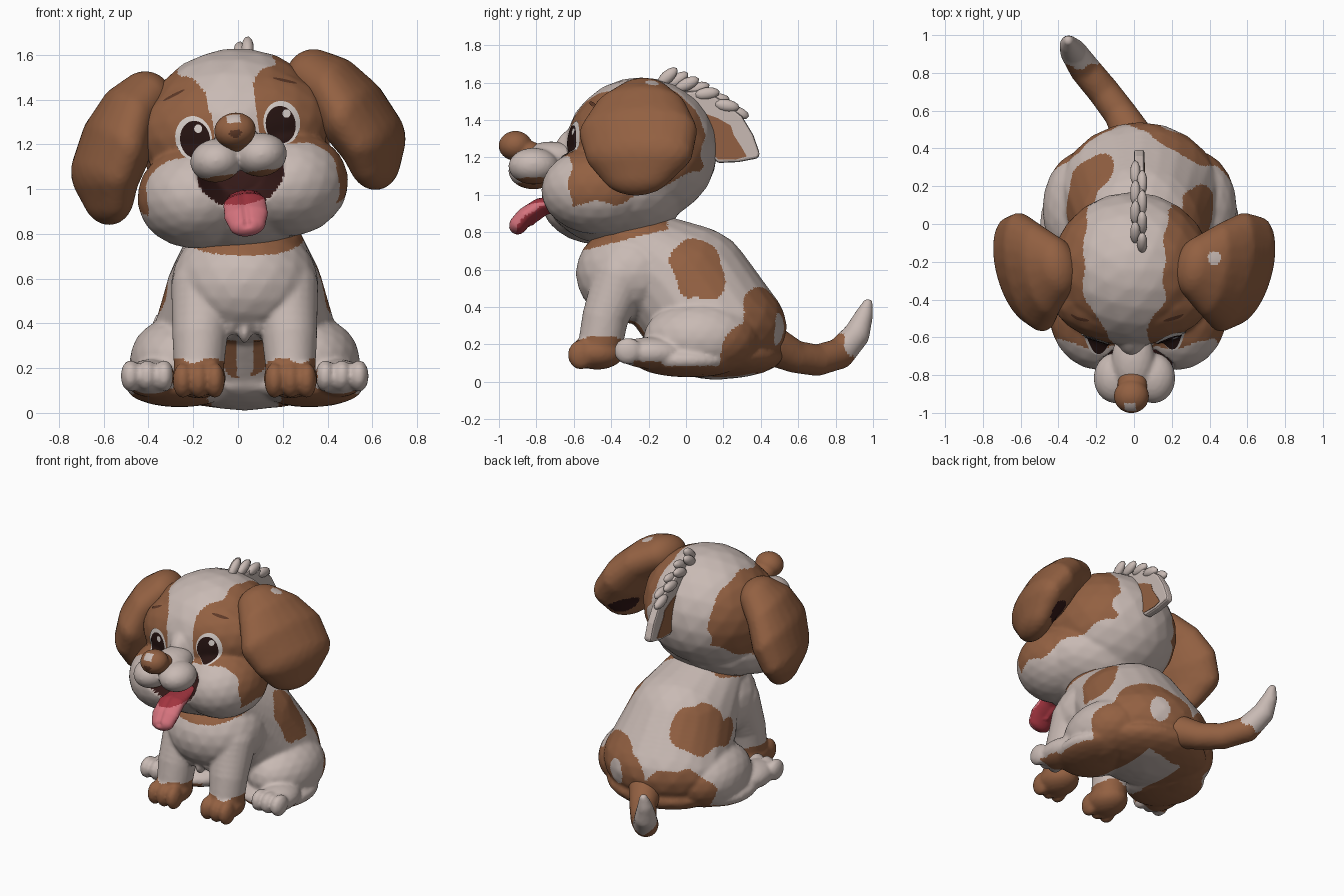
import bpy, bmesh, math
from mathutils import Matrix, Vector
from mathutils.bvhtree import BVHTree

if "Cube" in bpy.data.objects:
    bpy.data.objects.remove(bpy.data.objects["Cube"])


def mat(name, r, g, b):
    m = bpy.data.materials.new(name)
    m.diffuse_color = (r, g, b, 1)
    m.use_nodes = True
    m.node_tree.nodes["Principled BSDF"].inputs["Base Color"].default_value = m.diffuse_color
    return m


WHITE = mat("cream_fur", 0.58, 0.49, 0.455)
BROWN = mat("brown_fur", 0.29, 0.118, 0.054)
DARK = mat("mouth_dark", 0.035, 0.010, 0.009)
PUPIL = mat("eye_dark", 0.020, 0.007, 0.006)
PINK = mat("tongue_pink", 0.66, 0.17, 0.205)
RED = mat("tongue_root", 0.36, 0.035, 0.05)
GLINT = mat("eye_white", 0.68, 0.62, 0.59)
CREASE = mat("dark_brown", 0.11, 0.04, 0.02)

# Head parts are modelled upright, then rolled to one side
PIVOT = Vector((0, 0, 1.16))
ROLL = (Matrix.Translation(PIVOT) @ Matrix.Rotation(math.radians(-7.5), 4, 'Y')
        @ Matrix.Translation(-PIVOT))


def link(name, bm):
    me = bpy.data.meshes.new(name)
    bm.to_mesh(me)
    bm.free()
    ob = bpy.data.objects.new(name, me)
    bpy.context.collection.objects.link(ob)
    return ob


def paint(ob, mats, rule=None):
    """Give each face a material from its centre and normal."""
    for m in mats:
        ob.data.materials.append(m)
    if rule:
        for p in ob.data.polygons:
            p.material_index = mats.index(rule(p.center, p.normal))


def blob(name, parts, voxel=0.014, smooth=4):
    """Fuse ellipsoids (x, y, z, rx, ry, rz, optional z turn) into one skin."""
    bm = bmesh.new()
    for p in parts:
        turn = math.radians(p[6]) if len(p) > 6 else 0
        m = (Matrix.Translation(p[:3]) @ Matrix.Rotation(turn, 4, 'Z')
             @ Matrix.Diagonal((*p[3:6], 1)))
        bmesh.ops.create_icosphere(bm, subdivisions=3, radius=1, matrix=m)
    ob = link(name, bm)
    r = ob.modifiers.new("fuse", 'REMESH')
    r.mode = 'VOXEL'
    r.voxel_size = voxel
    s = ob.modifiers.new("soften", 'SMOOTH')
    s.factor = 0.5
    s.iterations = smooth
    dg = bpy.context.evaluated_depsgraph_get()
    me = bpy.data.meshes.new_from_object(ob.evaluated_get(dg))
    ob.modifiers.clear()
    ob.data = me
    me.polygons.foreach_set("use_smooth", [True] * len(me.polygons))
    return ob


def chain(pts, steps=6):
    """Ellipsoids blended along a path."""
    out = []
    for a, b in zip(pts, pts[1:]):
        for i in range(steps):
            out.append(tuple(u + (v - u) * i / steps for u, v in zip(a, b)))
    return out + [pts[-1]]


def both(parts, cx=0.0):
    """Mirror ellipsoids across x = cx; x is given as a distance from cx."""
    return [(cx + s * p[0], *p[1:6], *(s * a for a in p[6:])) for s in (1, -1) for p in parts]


def inside(c, e):
    return sum(((c[i] - e[i]) / e[i + 3]) ** 2 for i in range(3)) < 1


# ---------- body, legs and feet ----------
CX = 0.03
torso = chain([(CX, -0.26, 0.74, 0.27, 0.25, 0.18), (CX, 0.0, 0.515, 0.36, 0.36, 0.33),
               (CX, 0.16, 0.295, 0.43, 0.38, 0.285)], 9)
torso += [(CX, -0.28, 0.58, 0.33, 0.31, 0.27), (CX, 0.18, 0.14, 0.40, 0.34, 0.125)]
fore_leg = chain([(0.18, -0.35, 0.56, 0.15, 0.15, 0.15), (0.20, -0.43, 0.35, 0.125, 0.125, 0.12),
                  (0.205, -0.46, 0.19, 0.112, 0.12, 0.11)])
fore_leg.append((0.205, -0.475, 0.155, 0.122, 0.145, 0.09))
fore_leg += [(0.205 + d, -0.562, 0.145, 0.045, 0.07, 0.08) for d in (-0.072, 0, 0.072)]
hind_leg = [(0.29, 0.08, 0.23, 0.225, 0.31, 0.205), (0.29, 0.0, 0.115, 0.24, 0.28, 0.09),
            (0.42, -0.19, 0.155, 0.12, 0.18, 0.085)]
hind_leg += [(0.435 + d, -0.31, 0.165, 0.044, 0.075, 0.072) for d in (-0.075, 0, 0.075)]
tufts = [(CX + d, -0.455, 0.37 + abs(d) * 0.6, 0.028, 0.05, 0.06) for d in (-0.06, 0, 0.06)]
body = blob("body", torso + both(fore_leg + hind_leg, CX) + tufts, 0.0125, 4)

brown_spots = [(0.36, 0.06, 0.62, 0.20, 0.14, 0.17), (0.34, 0.13, 0.50, 0.2, 0.08, 0.08),
               (-0.26, 0.22, 0.59, 0.18, 0.20, 0.16), (-0.33, 0.05, 0.53, 0.14, 0.13, 0.08),
               (0.33, 0.48, 0.30, 0.30, 0.19, 0.28), (0.15, 0.55, 0.30, 0.20, 0.16, 0.17),
               (0.40, 0.35, 0.16, 0.22, 0.20, 0.15),
               (0.0, 0.55, 0.13, 0.32, 0.24, 0.17), (-0.26, 0.45, 0.18, 0.28, 0.22, 0.20),
               (CX, -0.25, 0.27, 0.13, 0.14, 0.13)]
white_spots = [(0.20, 0.52, 0.27, 0.065, 0.10, 0.095), (CX, -0.3, 0.27, 0.04, 0.25, 0.2),
               (CX, -0.2, 0.03, 0.17, 0.4, 0.14)]


def body_rule(c, n):
    dx = abs(c.x - CX)
    w = Vector((c.x, c.y + 0.012 * math.sin(c.z * 31), c.z + 0.014 * math.sin(c.y * 27 + c.x * 19)))
    if c.z > 0.715 + 0.25 * (c.y + 0.5) and c.y < -0.1:      # collar band
        return BROWN
    if c.y < -0.31 and dx < 0.325 and c.z < 0.235 + 0.012 * math.sin(c.x * 40):   # paws
        return BROWN
    if any(inside(w, e) for e in white_spots):
        return WHITE
    if dx > 0.15 and w.z < 0.16 and w.y > -0.28 and (n.z < -0.7 or n.z < -0.3 and n.y < -0.3):
        return BROWN                                          # leg undersides
    return BROWN if any(inside(w, e) for e in brown_spots) else WHITE


paint(body, [WHITE, BROWN], body_rule)

# ---------- tail ----------
path = [(0, 0.45, 0.20, 0.11), (-0.07, 0.58, 0.135, 0.088), (-0.16, 0.70, 0.115, 0.085),
        (-0.26, 0.82, 0.15, 0.083), (-0.32, 0.91, 0.25, 0.072), (-0.345, 0.95, 0.35, 0.05),
        (-0.348, 0.972, 0.42, 0.028)]
tail = blob("tail", [(*p[:3], p[3], p[3], p[3]) for p in chain(path)])
paint(tail, [BROWN, WHITE],
      lambda c, n: WHITE if c.y + 0.45 * c.z + 0.015 * math.sin(c.x * 60) > 0.945 else BROWN)

# ---------- head ----------
head = blob("head", [(0, -0.24, 1.24, 0.43, 0.41, 0.39), (0, -0.38, 1.27, 0.43, 0.26, 0.28),
                     (0, -0.50, 1.22, 0.10, 0.21, 0.17), (0, -0.38, 1.00, 0.44, 0.37, 0.27)]
            + both([(0.205, -0.47, 0.995, 0.27, 0.305, 0.235)]), 0.0125, 6)


def mouth_d(c):
    if c.y > -0.45:
        return 9
    return (c.x / 0.20) ** 2 + ((c.z - 1.09) / (0.175 if c.z < 1.09 else 0.075)) ** 2


mouth_faces = {p.index for p in head.data.polygons if mouth_d(p.center) < 1}


def head_rule(c, n):
    y = c.y + 0.012 * math.sin(c.z * 33)
    blaze = 0.215 - 0.115 * min(1, max(0, (-0.40 - y) / 0.18)) + 0.008 * math.sin(c.y * 30 + c.x * 5)
    side = 0.895 if c.x > 0 else 0.95
    low = 1.175 if y < -0.62 else side if y < -0.38 else side + (y + 0.38) * 0.45
    low += 0.012 * math.sin(c.y * 25 + 1)
    return BROWN if abs(c.x) > blaze and c.z > low and y < 0.09 else WHITE


paint(head, [WHITE, BROWN, DARK], head_rule)
for i in mouth_faces:
    head.data.polygons[i].material_index = 2
for v in head.data.vertices:                                  # hollow the mouth
    d = mouth_d(v.co)
    if d < 1:
        v.co.y += 0.16 * min(1, 1.6 * (1 - d))

bm = bmesh.new()
bm.from_mesh(head.data)
skin = BVHTree.FromBMesh(bm)
bm.free()
rolled = [head]


def decal(name, cx, cz, rx, rz, lift, m, tilt=0.0):
    """Thin oval laid on the front of the head."""
    bm = bmesh.new()

    def put(u, v):
        x = cx + u * math.cos(tilt) - v * math.sin(tilt)
        z = cz + u * math.sin(tilt) + v * math.cos(tilt)
        hit = skin.ray_cast(Vector((x, -2, z)), Vector((0, 1, 0)))[0]
        return bm.verts.new((x, (hit.y if hit else -0.6) - lift, z))

    n = 28
    ang = [2 * math.pi * i / n for i in range(n)]
    rings = [[put(rx * k / 5 * math.cos(a), rz * k / 5 * math.sin(a)) for a in ang]
             for k in range(1, 6)]
    mid = put(0, 0)
    for i in range(n):
        j = (i + 1) % n
        bm.faces.new((mid, rings[0][i], rings[0][j]))
        for a, b in zip(rings, rings[1:]):
            bm.faces.new((a[i], b[i], b[j], a[j]))
    for f in bm.faces:
        f.smooth = True
    ob = link(name, bm)
    paint(ob, [m])
    rolled.append(ob)


# eyes and brows
for s, side in ((-1, "left"), (1, "right")):
    ex, ez = 0.012 + s * 0.20, 1.262 + s * 0.008
    decal(side + "_eye_white", ex, ez, 0.082, 0.098, 0.006, GLINT)
    decal(side + "_pupil", ex - s * 0.006, ez - 0.008, 0.067, 0.084, 0.011, PUPIL)
    decal(side + "_eye_glint", ex + 0.026, ez + 0.038, 0.018, 0.019, 0.016, GLINT)
    decal(side + "_brow", s * 0.25, 1.455, 0.055, 0.006, 0.006, CREASE, -s * 0.35)

# muzzle with brown upper lip edge
muzzle = blob("muzzle", both([(0.10, -0.815, 1.14, 0.118, 0.135, 0.098)])
              + [(0, -0.72, 1.195, 0.115, 0.17, 0.09)], 0.012, 3)
paint(muzzle, [WHITE, BROWN], lambda c, n: BROWN if c.z < 1.07 and n.z < -0.7 else WHITE)

# nose with a small dark dimple and a pale fleck on top
nose = blob("nose", [(0, -0.912, 1.263, 0.094, 0.09, 0.08), (0, -0.85, 1.225, 0.08, 0.09, 0.065)], 0.009, 3)


def nose_rule(c, n):
    if c.y < -0.95 and (c.x / 0.028) ** 2 + ((c.z - 1.25) / 0.018) ** 2 < 1:
        return CREASE
    if n.z > 0.5 and c.y < -0.945 and abs(c.x) < 0.03:
        return WHITE
    return BROWN


paint(nose, [BROWN, CREASE, WHITE], nose_rule)

# tongue, darker at the root and underneath
tongue = blob("tongue", chain([(0, -0.62, 0.955, 0.08, 0.05, 0.04), (0, -0.78, 0.935, 0.098, 0.05, 0.045),
                               (0, -0.86, 0.88, 0.10, 0.05, 0.05), (0, -0.90, 0.835, 0.082, 0.048, 0.05)]),
              0.010, 3)
for v in tongue.data.vertices:                                # centre groove
    if v.co.z > 0.83:
        v.co.y += 0.018 * math.exp(-(v.co.x / 0.014) ** 2)
paint(tongue, [PINK, RED],
      lambda c, n: RED if c.z > 0.928 + 0.15 * abs(c.x) or n.z < -0.3 and n.y > -0.2 else PINK)

# ears, broad padded flaps
ear = chain([(0.38, -0.23, 1.46, 0.12, 0.17, 0.12, -12), (0.47, -0.245, 1.38, 0.125, 0.26, 0.155, -12),
             (0.54, -0.255, 1.26, 0.14, 0.325, 0.185, -14), (0.60, -0.25, 1.15, 0.135, 0.30, 0.165, -16),
             (0.60, -0.26, 1.06, 0.105, 0.21, 0.145, -18)], 5)


def ear_rule(c, n):
    if inside(c, (0.48, -0.18, 1.56, 0.035, 0.035, 0.1)):     # pale fleck
        return WHITE
    if n.x < -0.35 and c.x > 0 and inside(c, (0.52, -0.1, 1.06, 0.3, 0.09, 0.075)):
        return DARK                                           # inner hollow
    return BROWN


for s, side in ((-1, "left"), (1, "right")):
    ob = blob(side + "_ear", [(s * p[0], *p[1:6], s * p[6]) for p in ear], 0.014, 4)
    paint(ob, [BROWN, WHITE, DARK], ear_rule)
    rolled.append(ob)

for ob in rolled + [muzzle, nose, tongue]:
    ob.data.transform(ROLL)


# ---------- hair crest on the back of the head ----------
def plate(name, pts, x0, x1, m, bevel=0.0):
    bm = bmesh.new()
    f = bm.faces.new([bm.verts.new((x0, y, z)) for y, z in pts])
    ext = bmesh.ops.extrude_face_region(bm, geom=[f])["geom"]
    bmesh.ops.translate(bm, verts=[v for v in ext if isinstance(v, bmesh.types.BMVert)],
                        vec=(x1 - x0, 0, 0))
    bmesh.ops.recalc_face_normals(bm, faces=bm.faces)
    ob = link(name, bm)
    if bevel:
        b = ob.modifiers.new("round", 'BEVEL')
        b.width = bevel
        b.segments = 2
    paint(ob, [m])


plate("crest", [(-0.02, 1.55), (0.10, 1.56), (0.20, 1.50), (0.30, 1.42), (0.36, 1.32), (0.395, 1.22),
                (0.385, 1.195), (0.28, 1.175), (0.17, 1.17), (0.05, 1.3)], 0.0, 0.055, WHITE, 0.014)
patch = [(0.10, 1.435), (0.17, 1.41), (0.24, 1.37), (0.255, 1.32), (0.30, 1.25), (0.325, 1.205),
         (0.27, 1.19), (0.17, 1.19), (0.11, 1.25)]
plate("crest_patch_right", patch, 0.053, 0.058, BROWN)
plate("crest_patch_left", patch, -0.003, 0.002, BROWN)

bm = bmesh.new()
for i in range(8):
    t = i / 7
    y, z = -0.10 + 0.37 * t, 1.63 - 0.11 * t - 0.08 * t * t
    m = (Matrix.Translation((0.025 + 0.018 * (-1) ** i, y, z))
         @ Matrix.Rotation(math.radians(-48 - 60 * t), 4, 'X') @ Matrix.Diagonal((0.028, 0.034, 0.07, 1)))
    bmesh.ops.create_icosphere(bm, subdivisions=2, radius=1, matrix=m)
for f in bm.faces:
    f.smooth = True
paint(link("crest_tufts", bm), [WHITE])
